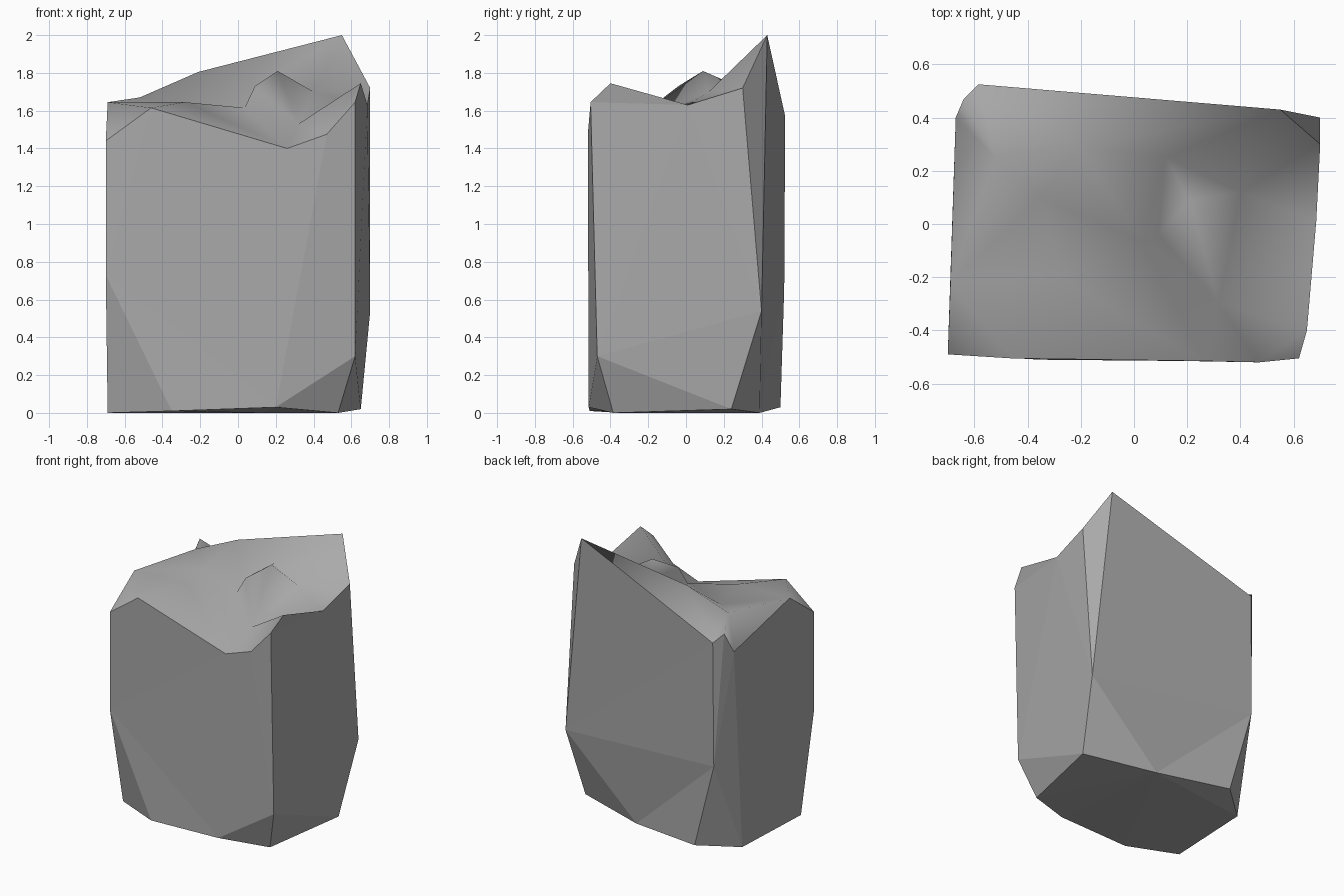
import bpy
import bmesh
from mathutils import Vector
from mathutils.geometry import delaunay_2d_cdt

default = bpy.data.objects.get("Cube")
if default:
    bpy.data.objects.remove(default, do_unlink=True)

stone = bpy.data.materials.new("stone grey")
stone.use_nodes = True
GREY = (0.40, 0.40, 0.40, 1)
stone.diffuse_color = GREY
stone.node_tree.nodes["Principled BSDF"].inputs["Base Color"].default_value = GREY

bm = bmesh.new()
points = {}


def add_points(prefix, coords):
    """Add vertices named by a prefix and a running letter."""
    names = []
    for letter, co in zip("abcdefghijklmnop", coords):
        names.append(prefix + letter)
        points[names[-1]] = bm.verts.new(co)
    return names


def wall(names):
    bm.faces.new([points[n] for n in names.split()])


# Broken upper rim, counterclockwise from the front corner
rim = add_points("r", [
    (-.70, -.49, 1.44), (-.46, -.505, 1.615), (.26, -.515, 1.40), (.47, -.52, 1.475),
    (.62, -.505, 1.645), (.65, -.40, 1.745), (.685, .01, 1.63), (.70, .30, 1.72),
    (.55, .43, 2.0), (-.585, .525, 1.57), (-.64, .47, 1.63), (-.67, .40, 1.48),
    (-.69, -.22, 1.645)])

# Corners where the walls start to taper
add_points("m", [(-.70, -.49, .73), (.62, -.47, .30), (.70, .40, .54), (-.59, .52, .66)])

# Foot outline
foot = add_points("b", [
    (-.35, -.51, .01), (.20, -.515, .03), (.53, -.385, 0), (.65, .24, .02),
    (.13, .39, 0), (-.42, .50, .03), (-.66, .29, 0), (-.69, -.35, 0)])

# Peaks, hollows and creases of the broken top
crown = add_points("t", [
    (.21, .09, 1.81), (-.21, .29, 1.805), (.09, -.04, 1.73), (.035, -.07, 1.615),
    (.32, -.30, 1.53), (-.35, .10, 1.63), (-.52, .25, 1.67), (.40, .12, 1.70),
    (.12, .25, 1.74), (-.28, -.20, 1.645)])

# Flat split walls, corner slivers and lower chamfers
for names in (
        "ra ma ba bb rd rc rb",
        "rd bb mb re",
        "ma bh ba",
        "bb bc mb",
        "re mb mc rh rg rf",
        "mb bc bd",
        "mb bd mc",
        "rh mc ri",
        "mc bd be",
        "ri mc be bf md rj",
        "rj md rk",
        "rk md bf bg rl",
        "rl bg bh ma ra rm"):
    wall(names)
wall(" ".join(reversed(foot)))

# Smooth broken top filling the rim
top = rim + crown
flat = [Vector(points[n].co.xy) for n in top]
loop = [(i, (i + 1) % len(rim)) for i in range(len(rim))]
_, _, triangles, origin, _, _ = delaunay_2d_cdt(flat, loop, [], 1, 1e-5)
for tri in triangles:
    face = bm.faces.new([points[top[origin[i][0]]] for i in tri])
    face.smooth = True

# Triangulate the walls and keep their breaks crisp
bmesh.ops.recalc_face_normals(bm, faces=bm.faces)
for edge in bm.edges:
    edge.smooth = all(f.smooth for f in edge.link_faces)
bmesh.ops.triangulate(bm, faces=[f for f in bm.faces if len(f.verts) > 3])

mesh = bpy.data.meshes.new("stone_block")
bm.to_mesh(mesh)
bm.free()
mesh.materials.append(stone)
block = bpy.data.objects.new("stone_block", mesh)
bpy.context.collection.objects.link(block)
